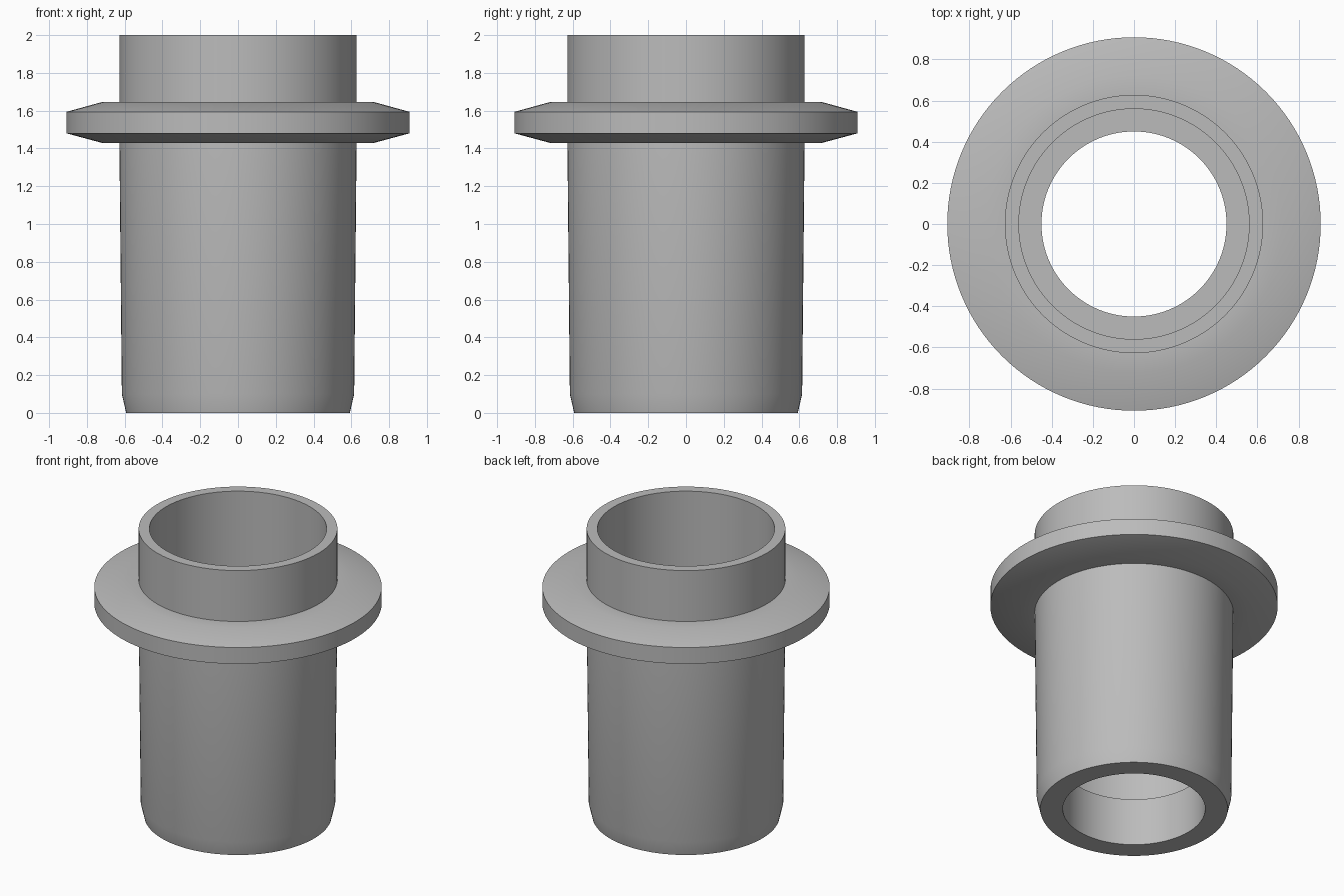
import bpy, bmesh, math

if "Cube" in bpy.data.objects:
    bpy.data.objects.remove(bpy.data.objects["Cube"])

SIDES = 128

# Closed (radius, height) cross-section of the flanged sleeve
profile = [
    (0.45, 0.0), (0.592, 0.0), (0.615, 0.10), (0.628, 1.43),      # tapered lower barrel
    (0.722, 1.43), (0.908, 1.48), (0.908, 1.594), (0.722, 1.645),  # flange
    (0.628, 1.645), (0.628, 2.0),                                # upper collar
    (0.56, 2.0), (0.56, 0.33), (0.45, 0.33),                     # bore and inner ledge
]

# Revolve the section around z
bm = bmesh.new()
rings = []
for r, z in profile:
    rings.append([bm.verts.new((r * math.cos(2 * math.pi * i / SIDES),
                                r * math.sin(2 * math.pi * i / SIDES), z))
                  for i in range(SIDES)])
for k, a in enumerate(rings):
    b = rings[(k + 1) % len(rings)]
    for i in range(SIDES):
        j = (i + 1) % SIDES
        bm.faces.new((a[i], a[j], b[j], b[i]))
bmesh.ops.recalc_face_normals(bm, faces=bm.faces)
mesh = bpy.data.meshes.new("flanged_sleeve")
bm.to_mesh(mesh)
bm.free()

sleeve = bpy.data.objects.new("flanged_sleeve", mesh)
bpy.context.collection.objects.link(sleeve)

# Plain grey
grey = bpy.data.materials.new("plain grey")
grey.diffuse_color = (0.5, 0.5, 0.5, 1)
grey.use_nodes = True
grey.node_tree.nodes["Principled BSDF"].inputs["Base Color"].default_value = grey.diffuse_color
mesh.materials.append(grey)

# Smooth walls, crisp rims
bpy.context.view_layer.objects.active = sleeve
sleeve.select_set(True)
bpy.ops.object.shade_smooth_by_angle(angle=math.radians(30))
